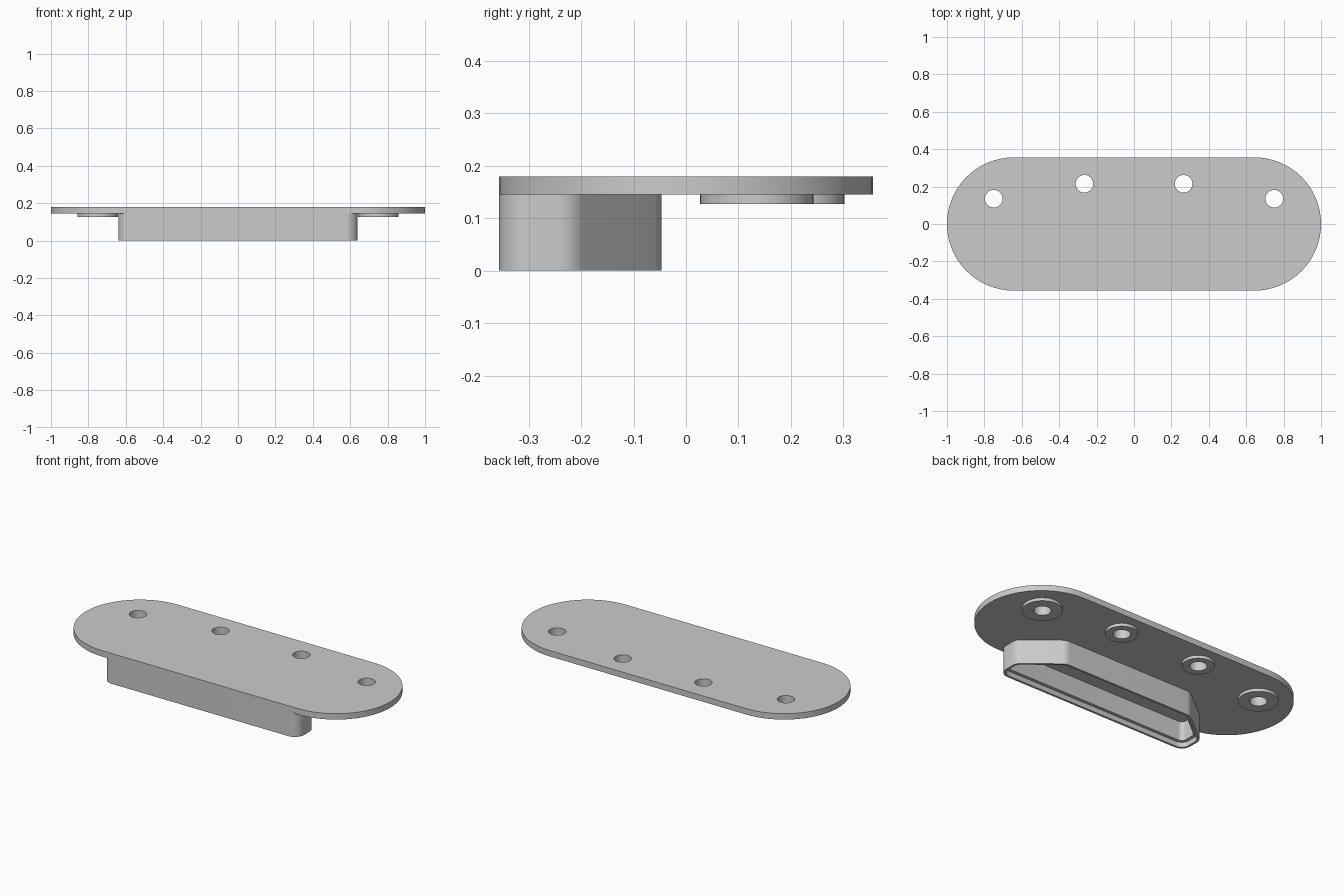
import bpy, bmesh, math
from mathutils import Vector

cube = bpy.data.objects.get("Cube")
if cube:
    bpy.data.objects.remove(cube, do_unlink=True)

grey = bpy.data.materials.new("plain_grey")
grey.use_nodes = True
GREY = (0.6, 0.6, 0.6, 1)
grey.diffuse_color = GREY
grey.node_tree.nodes["Principled BSDF"].inputs["Base Color"].default_value = GREY

PLATE_LOW, PLATE_TOP = 0.145, 0.18
HOLE_R = 0.047


def arc(centre, r, a0, a1, n):
    return [Vector((centre[0] + r * math.cos(a0 + (a1 - a0) * i / n),
                    centre[1] + r * math.sin(a0 + (a1 - a0) * i / n)))
            for i in range(n + 1)]


def circle(centre, r, n=48):
    return arc(centre, r, 0, math.tau, n)[:-1]


def rounded(corners, r, inset=0, n=8):
    """Counter-clockwise convex outline with rounded corners, moved inwards."""
    pts = []
    for i, p in enumerate(corners):
        a = (corners[i - 1] - p).normalized()
        b = (corners[(i + 1) % len(corners)] - p).normalized()
        centre = p + (a + b).normalized() * r / math.sin(a.angle(b) / 2)
        start = math.atan2(a.x, -a.y)
        pts += arc(centre, r - inset, start, start + math.pi - a.angle(b), n)
    return pts


def finish(obj):
    obj.data.materials.clear()
    obj.data.materials.append(grey)
    bpy.ops.object.select_all(action='DESELECT')
    obj.select_set(True)
    bpy.context.view_layer.objects.active = obj
    bpy.ops.object.shade_smooth_by_angle(angle=math.radians(30))


def add_mesh(name, bm):
    bmesh.ops.recalc_face_normals(bm, faces=bm.faces)
    mesh = bpy.data.meshes.new(name)
    bm.to_mesh(mesh)
    bm.free()
    obj = bpy.data.objects.new(name, mesh)
    bpy.context.collection.objects.link(obj)
    finish(obj)


def ring(name, sections):
    """Closed wall skinned through (outline, height) sections."""
    bm = bmesh.new()
    rows = [[bm.verts.new((p.x, p.y, z)) for p in pts] for pts, z in sections]
    n = len(rows[0])
    for k, row in enumerate(rows):
        nxt = rows[(k + 1) % len(rows)]
        for i in range(n):
            j = (i + 1) % n
            bm.faces.new((row[i], row[j], nxt[j], nxt[i]))
    add_mesh(name, bm)


def slab(name, loops, z0, z1):
    """Flat plate from an outer outline and hole outlines."""
    curve = bpy.data.curves.new(name, 'CURVE')
    curve.dimensions, curve.fill_mode = '2D', 'BOTH'
    curve.extrude = (z1 - z0) / 2
    for pts in loops:
        spline = curve.splines.new('POLY')
        spline.points.add(len(pts) - 1)
        spline.use_cyclic_u = True
        for sp, p in zip(spline.points, pts):
            sp.co = (p.x, p.y, 0, 1)
    temp = bpy.data.objects.new(name + "_outline", curve)
    bpy.context.collection.objects.link(temp)
    bm = bmesh.new()
    bm.from_mesh(temp.to_mesh())
    bpy.data.objects.remove(temp, do_unlink=True)
    bmesh.ops.remove_doubles(bm, verts=bm.verts, dist=0.0001)
    bmesh.ops.translate(bm, verts=bm.verts, vec=(0, 0, (z0 + z1) / 2))
    add_mesh(name, bm)


# Screw holes: side, position, boss radius
screws = [(side, (s * x, y), r) for side, s in (("left", 1), ("right", -1))
          for x, y, r in ((0.75, 0.135, 0.108), (0.265, 0.215, 0.087))]

# Top plate with rounded ends
R = 0.356
ends = (arc((1 - R, 0), R, -math.pi / 2, math.pi / 2, 32)
        + arc((R - 1, 0), R, math.pi / 2, 1.5 * math.pi, 32))
slab("top_plate", [ends] + [circle(c, HOLE_R) for _, c, _ in screws],
     PLATE_LOW, PLATE_TOP)

# Bosses around the holes
for side, c, r in screws:
    place = "outer" if abs(c[0]) > 0.5 else "inner"
    ring(f"{side}_{place}_boss",
         [(circle(c, rad), z) for rad, z in ((r, PLATE_LOW), (r, 0.127),
                                             (HOLE_R, 0.127), (HOLE_R, PLATE_LOW))])

# Hollow skirt with a stepped lip
half = [Vector(p) for p in ((0.64, -0.356), (0.64, -0.215), (0.43, -0.047))]
corners = half + [Vector((-p.x, p.y)) for p in reversed(half)]
ring("hollow_skirt",
     [(rounded(corners, 0.06, t), z) for t, z in (
         (0, PLATE_LOW), (0, 0), (0.013, 0), (0.013, 0.03),
         (0.032, 0.03), (0.032, PLATE_LOW))])
